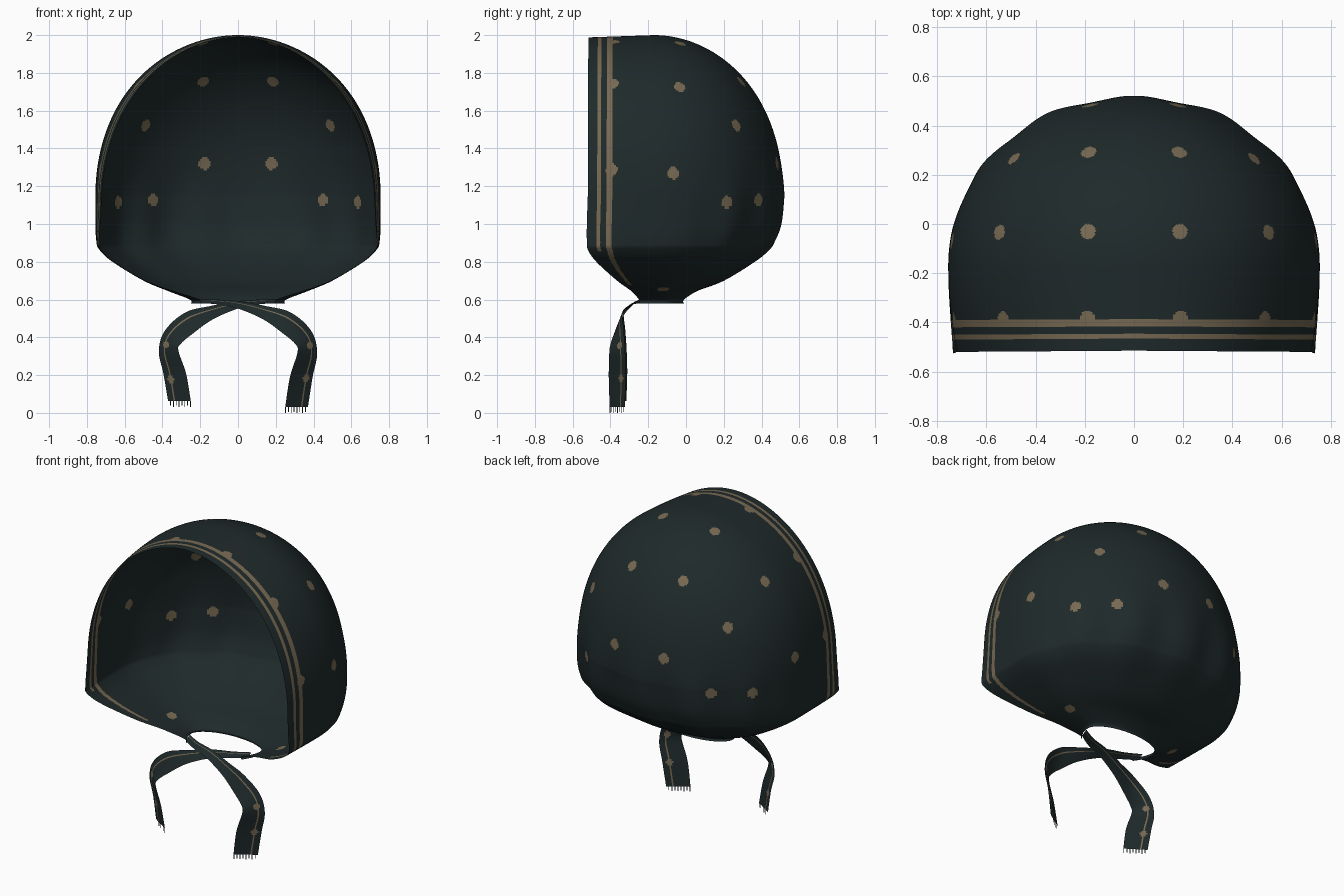
import bpy, bmesh, math
from mathutils import Vector

if "Cube" in bpy.data.objects:
    bpy.data.objects.remove(bpy.data.objects["Cube"])


def material(name, rgb):
    m = bpy.data.materials.new(name)
    m.diffuse_color = (*rgb, 1)
    m.use_nodes = True
    m.node_tree.nodes["Principled BSDF"].inputs["Base Color"].default_value = m.diffuse_color
    return m


GREEN = material("dark green cloth", (0.0135, 0.0225, 0.0235))
TAN = material("tan print", (0.185, 0.142, 0.085))


def catmull(rows, n):
    """Smooth resampling of a list of equal-length tuples, n steps per span."""
    out = []
    for i in range(len(rows) - 1):
        p0, p1 = rows[max(i - 1, 0)], rows[i]
        p2, p3 = rows[i + 1], rows[min(i + 2, len(rows) - 1)]
        for k in range(n):
            t = k / n
            out.append(tuple(
                b + 0.5 * t * (c - a + t * (2 * a - 5 * b + 4 * c - d + t * (3 * (b - c) + d - a)))
                for a, b, c, d in zip(p0, p1, p2, p3)))
    return out + [tuple(rows[-1])]


def finish(bm, name):
    me = bpy.data.meshes.new(name)
    bm.to_mesh(me)
    bm.free()
    me.materials.append(GREEN)
    me.materials.append(TAN)
    for p in me.polygons:
        p.use_smooth = True
    ob = bpy.data.objects.new(name, me)
    bpy.context.collection.objects.link(ob)
    return ob


def paint_dots(bm, dots, r):
    """Colour the faces round the surface point nearest to each dot."""
    centres = [(f, f.calc_center_median()) for f in bm.faces]
    for d in dots:
        d = Vector(d)
        near = [(f, p) for f, p in centres if abs(p.z - d.z) < 0.12 and abs(p.x - d.x) < 0.12]
        c = min((p for _, p in near), key=lambda p: (p - d).length_squared)
        for f, p in near:
            if (p - c).length_squared < r * r:
                f.material_index = 1


# ---- hood: stack of U-shaped levels (z, half width, rim ratio, front y, back y, centre y)
levels = []
UP = 130
for i in range(UP):
    a = i / UP * math.pi / 2
    s, c = math.sin(a), math.cos(a)
    levels.append((1.15 + 0.85 * c, 0.755 * s + 0.012 * math.sin(2 * a) ** 2,
                   0.885 + 0.07 * i / UP,
                   -0.515 - 0.005 * s, -0.17 + 0.685 * s + 0.01 * math.sin(2 * a) ** 2, -0.17))
levels += catmull([
    (1.15, 0.755, 0.955, -0.52, 0.515, -0.17),
    (1.00, 0.755, 0.965, -0.525, 0.495, -0.17),
    (0.91, 0.75, 0.98, -0.525, 0.462, -0.17),
    (0.865, 0.735, 0.99, -0.52, 0.435, -0.17),
    (0.80, 0.665, 0.99, -0.475, 0.36, -0.16),
    (0.70, 0.50, 0.98, -0.365, 0.20, -0.15),
    (0.645, 0.37, 0.92, -0.29, 0.06, -0.13),
    (0.60, 0.255, 0.8, -0.25, -0.01, -0.125),
    (0.578, 0.25, 0.8, -0.25, -0.01, -0.125)], 12)

NS, NA = 70, 120       # side columns, back-quarter columns


def hood_point(lv, k):
    """k = 0 at the rim, NS where the side ends, NS + NA at the middle of the back."""
    z, w, r, front, back, yc = lv
    if k <= NS:
        q = 1 - k / NS
        drop = 0.012 * q * max(0, (z - 1.15) / 0.85)
        return w * (1 - (1 - r) * q * q), yc + (front - yc) * q, z - drop
    th = (k - NS) / NA * math.pi / 2
    phi = math.pi / 2 - th
    # soft gathers towards the neck
    t = max(0, 1 - abs(z - 0.96) / (0.42 if z > 0.96 else 0.36))
    fade = t * t * (3 - 2 * t) * min(1, 2 * math.sin(th) ** 2)
    g = 1 + fade * (0.018 * min(1, phi / 0.45) + 0.016 * math.cos(13.3 * phi))
    return w * math.cos(th) * g, yc + (back - yc) * math.sin(th) * g, z


def is_stripe(k, z):
    """Two stripes along the rim; only one runs on, bending, below the corner."""
    d = (k + 0.5) * 35 / NS
    if z > 0.86:
        return 5 < d < 7 or 10 < d < 13
    start = 10 - 4 * (0.86 - z) / 0.18
    return z > 0.68 and start < d < start + 3


bm = bmesh.new()
half = NS + NA
grid = []
for lv in levels:
    row = []
    for j in range(2 * half + 1):
        x, y, z = hood_point(lv, min(j, 2 * half - j))
        row.append(bm.verts.new((x if j <= half else -x, y, z)))
    grid.append(row)
for i in range(len(grid) - 1):
    for j in range(2 * half):
        f = bm.faces.new((grid[i][j], grid[i][j + 1], grid[i + 1][j + 1], grid[i + 1][j]))
        f.material_index = int(is_stripe(min(j, 2 * half - 1 - j), levels[i][0]))
bmesh.ops.remove_doubles(bm, verts=bm.verts, dist=0.0002)
bmesh.ops.recalc_face_normals(bm, faces=bm.faces)
top = max(bm.faces, key=lambda f: f.calc_center_median().z)
if top.normal.z < 0:
    bmesh.ops.reverse_faces(bm, faces=bm.faces)
dots = [(0.19, -0.03, 1.97), (0.56, -0.03, 1.74), (0.19, 0.31, 1.765), (0.51, 0.29, 1.53),
        (0.75, -0.07, 1.27), (0.455, 0.39, 1.13), (0.625, 0.21, 1.12), (0.18, 0.49, 1.315),
        (0.39, -0.12, 0.66), (0.185, -0.385, 1.96), (0.52, -0.385, 1.73), (0.73, -0.39, 1.29)]
paint_dots(bm, [(s * x, y, z) for x, y, z in dots for s in (1, -1)], 0.032)
finish(bm, "hood")

# ---- ties: ribbons as (centre xyz, half-width vector xyz), crossing under the chin
TIE = [(-0.22, -0.20, 0.59, 0.0, 0.02, 0.012),
       (-0.12, -0.255, 0.588, 0.0, 0.025, 0.012),
       (0.0, -0.285, 0.572, 0.0, 0.025, 0.02),
       (0.14, -0.325, 0.53, 0.005, 0.022, 0.036),
       (0.26, -0.355, 0.475, 0.02, 0.022, 0.056),
       (0.345, -0.36, 0.40, 0.042, 0.035, 0.035),
       (0.367, -0.36, 0.32, 0.052, 0.042, 0.0),
       (0.335, -0.36, 0.19, 0.06, 0.045, 0.0),
       (0.31, -0.36, 0.03, 0.06, 0.04, 0.0)]
ACROSS = 16


def tie(name, side, lift, dy):
    bm = bmesh.new()
    rows = []
    for x, y, z, a, b, c in catmull(TIE, 12):
        z += lift * max(0, 1 - z / 0.4)
        rows.append([bm.verts.new((side * (x + a * t), y + dy + b * t, z + c * t))
                     for t in (2 * k / ACROSS - 1 for k in range(ACROSS + 1))])
    for r0, r1 in zip(rows, rows[1:]):
        for k in range(ACROSS):
            f = bm.faces.new((r0[k], r0[k + 1], r1[k + 1], r1[k]))
            f.material_index = int(k == 11)           # thin printed line
    paint_dots(bm, [(side * 0.385, -0.355 + dy, 0.36), (side * 0.36, -0.345 + dy, 0.18)], 0.02)
    # fringe threads at the end
    end = rows[-1]
    for k in range(0, ACROSS, 2):
        p, q = end[k].co, end[k].co.lerp(end[k + 1].co, 0.6)
        d = Vector((0, 0, 0.03 if k % 4 == 0 else 0.024))
        bm.faces.new([bm.verts.new(v) for v in (p, q, q - d, p - d)])
    bmesh.ops.recalc_face_normals(bm, faces=bm.faces)
    finish(bm, name)


tie("tie_right", 1, 0.0, -0.004)
tie("tie_left", -1, 0.035, 0.004)
